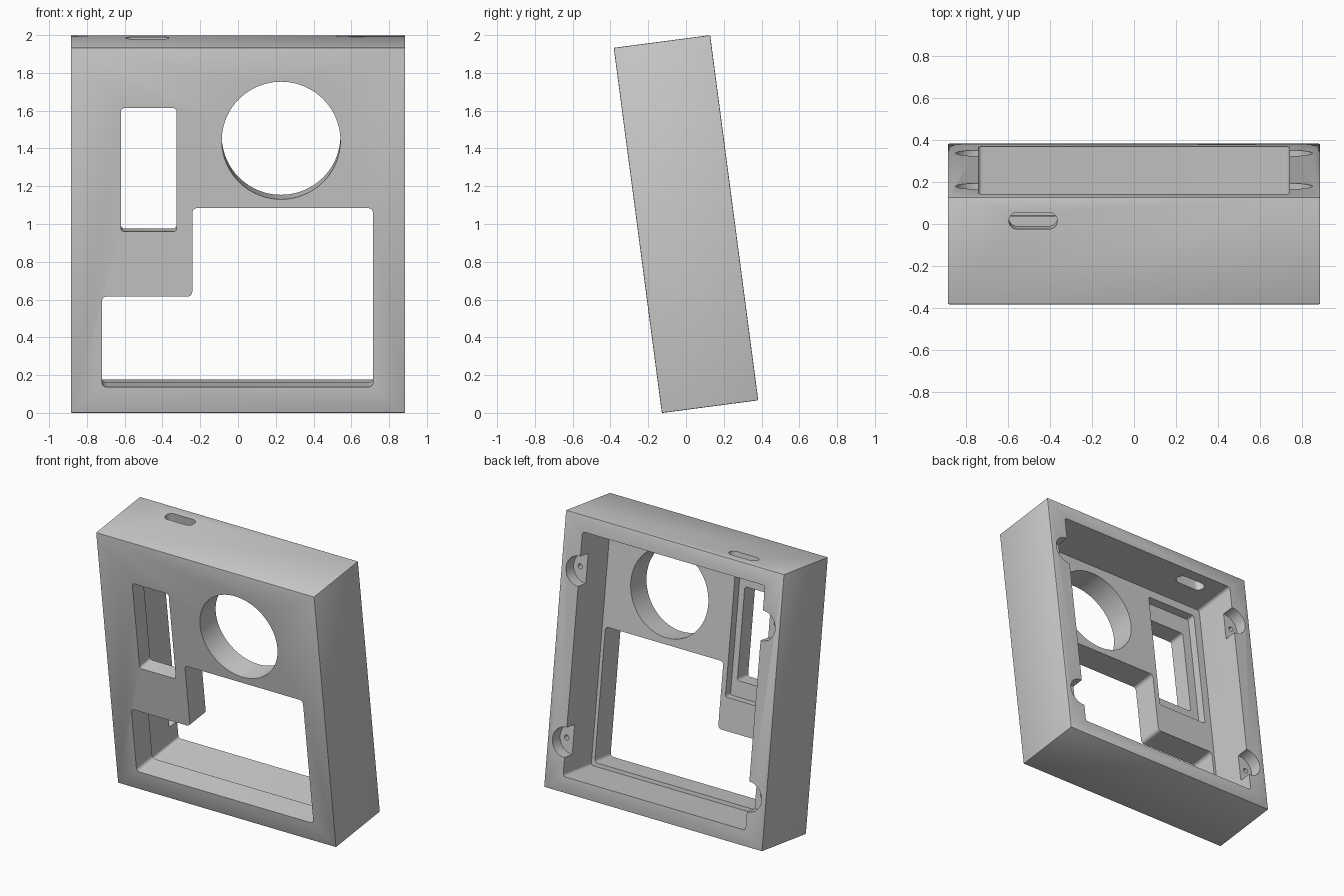
import bpy, bmesh
from math import radians, sin, cos, pi
from mathutils import Vector, Matrix

if "Cube" in bpy.data.objects:
    bpy.data.objects.remove(bpy.data.objects["Cube"])

# Upright frame: x = width, y = depth from the front face, z = height; tilted at the end
W, H, D = 1.77, 1.95, 0.515
PLATE = 0.185
TILT = radians(7.5)


def rounded(pts, r, n=6):
    """Round every right-angled corner of a polygon."""
    out = []
    pts = [Vector(p) for p in pts]
    for i, p in enumerate(pts):
        a = (pts[i - 1] - p).normalized()
        b = (pts[(i + 1) % len(pts)] - p).normalized()
        c = p + (a + b) * r
        for k in range(n + 1):
            t = pi / 2 * k / n
            out.append(c - r * (b * cos(t) + a * sin(t)))
    return out


def rect(x0, z0, x1, z1):
    return [(x0, z0), (x1, z0), (x1, z1), (x0, z1)]


def circle(x, z, r, n):
    return [(x + r * cos(2 * pi * i / n), z + r * sin(2 * pi * i / n)) for i in range(n)]


def prism(name, pts, start, end, axis='Y'):
    """Extrude a profile along the depth (Y) or height (Z) axis."""
    bm = bmesh.new()
    place = (lambda p: (p[0], start, p[1])) if axis == 'Y' else (lambda p: (p[0], p[1], start))
    face = bm.faces.new([bm.verts.new(place(p)) for p in pts])
    ext = bmesh.ops.extrude_face_region(bm, geom=[face])
    move = Vector((0, end - start, 0)) if axis == 'Y' else Vector((0, 0, end - start))
    bmesh.ops.translate(bm, vec=move,
                        verts=[v for v in ext['geom'] if isinstance(v, bmesh.types.BMVert)])
    bmesh.ops.recalc_face_normals(bm, faces=bm.faces)
    me = bpy.data.meshes.new(name)
    bm.to_mesh(me)
    bm.free()
    ob = bpy.data.objects.new(name, me)
    bpy.context.collection.objects.link(ob)
    return ob


# Solid housing block with a tiny edge break
housing = prism('housing', rect(-W / 2, 0, W / 2, H), 0, D)
bm = bmesh.new()
bm.from_mesh(housing.data)
bmesh.ops.bevel(bm, geom=bm.edges[:], offset=0.005, segments=2, profile=0.5, affect='EDGES')
bm.to_mesh(housing.data)
bm.free()

# Rear cavity and the openings in the front plate
L_SHAPE = [(-0.72, 0.138), (0.715, 0.138), (0.715, 1.094),
           (-0.242, 1.094), (-0.242, 0.622), (-0.72, 0.622)]
cutters = [
    prism('cavity', rounded(rect(-0.74, 0.112, 0.74, 1.835), 0.02), PLATE, D + 0.1),
    prism('round_opening', circle(0.228, 1.455, 0.314, 96), -0.1, 0.25),
    prism('stepped_opening', rounded(L_SHAPE, 0.025), -0.1, 0.26),
    prism('slot_opening', rounded(rect(-0.62, 0.968, -0.325, 1.629), 0.02), -0.1, 0.27),
    prism('slot_recess', rounded(rect(-0.685, 0.855, -0.28, 1.77), 0.015), 0.125, 0.28),
    # Cable port through the top wall
    prism('cable_port', rounded(rect(-0.595, 0.361, -0.365, 0.441), 0.0399, 10),
          H - 0.2, H + 0.1, 'Z'),
]

# Screw pockets and pilot holes in the side walls
for x in (-1, 1):
    for z in (0.35, 1.555):
        cutters.append(prism('screw_pocket', circle(x * 0.742, z, 0.106, 48), D - 0.09, D + 0.12))
        cutters.append(prism('pilot_hole', circle(x * 0.795, z, 0.018, 20), D - 0.25, D + 0.05))

for c in cutters:
    c.hide_render = True
    mod = housing.modifiers.new(c.name, 'BOOLEAN')
    mod.operation, mod.solver, mod.object = 'DIFFERENCE', 'EXACT', c

# Bake the cuts and remove the cutters
dg = bpy.context.evaluated_depsgraph_get()
mesh = bpy.data.meshes.new_from_object(housing.evaluated_get(dg))
housing.modifiers.clear()
housing.data = mesh
for c in cutters:
    bpy.data.objects.remove(c)

# Lean the housing back onto its front bottom edge and centre it
mesh.transform(Matrix.Rotation(TILT, 4, 'X'))
lo = [min(v.co[i] for v in mesh.vertices) for i in range(3)]
hi = [max(v.co[i] for v in mesh.vertices) for i in range(3)]
mesh.transform(Matrix.Translation((0, -(lo[1] + hi[1]) / 2, -lo[2])))

bpy.context.view_layer.objects.active = housing
housing.select_set(True)
bpy.ops.object.shade_smooth_by_angle(angle=radians(30))
